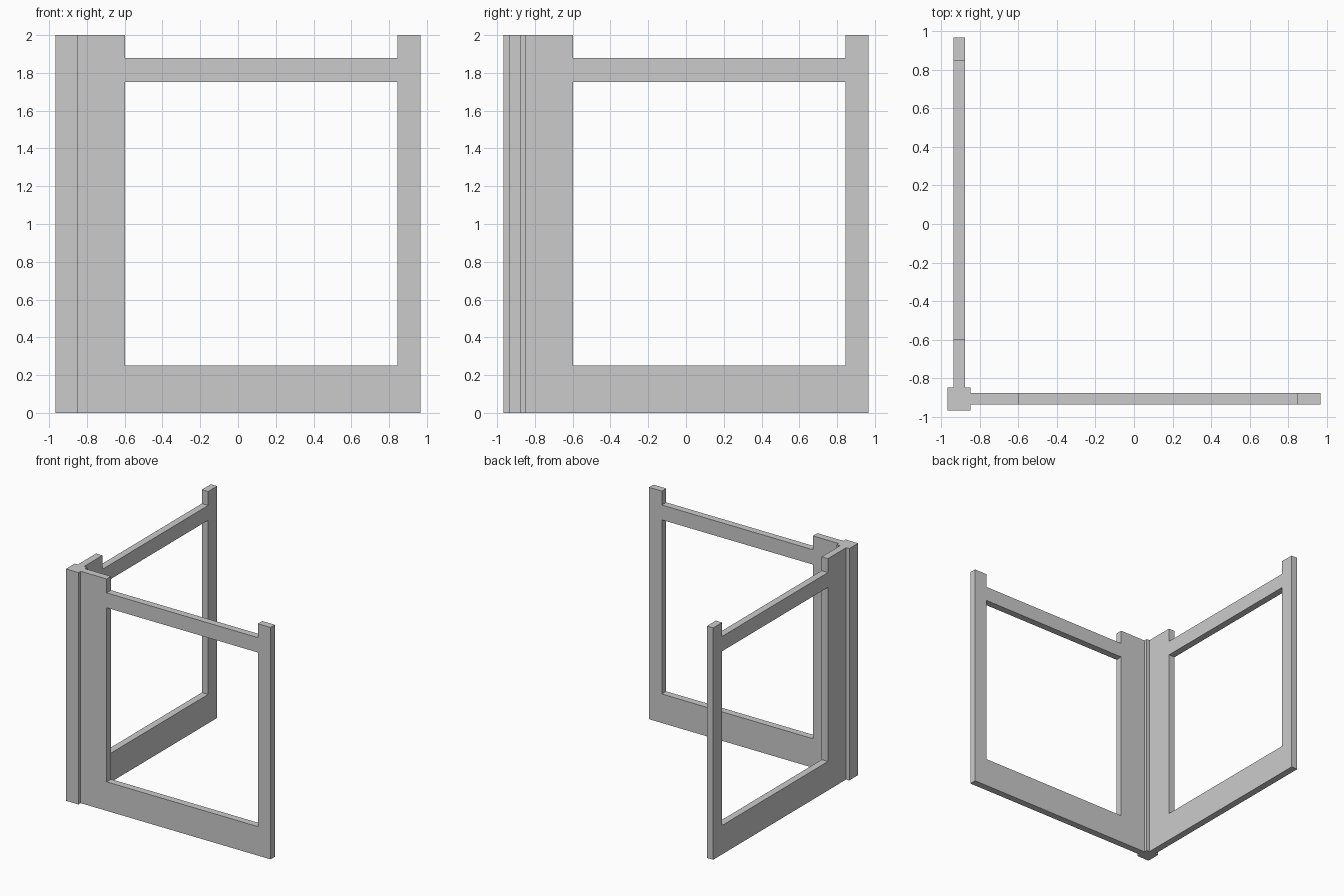
import bpy, bmesh
from mathutils import Vector

if "Cube" in bpy.data.objects:
    bpy.data.objects.remove(bpy.data.objects["Cube"])

# shared dimensions
POST = (-0.966, -0.846)            # corner post extent in x and y
THICK = (-0.936, -0.876)           # panel thickness extent
US = (POST[1], -0.598, 0.844, 0.966)   # along panel: post side, opening, far end
ZS = (0.0, 0.25, 1.752, 1.88, 2.0)     # sill, opening, rail, upright tops
OPEN = {(1, 1), (1, 3)}            # window opening and gap above the rail


def panel(name, along_y):
    """Frame panel with a sill, two uprights and a top rail, extruded to thickness."""
    def place(u, v, z):
        return Vector((v, u, z)) if along_y else Vector((u, v, z))

    bm = bmesh.new()
    grid = {(i, k): bm.verts.new(place(u, THICK[0], z))
            for i, u in enumerate(US) for k, z in enumerate(ZS)}
    for i in range(len(US) - 1):
        for k in range(len(ZS) - 1):
            if (i, k) not in OPEN:
                bm.faces.new([grid[i, k], grid[i + 1, k],
                              grid[i + 1, k + 1], grid[i, k + 1]])
    out = bmesh.ops.extrude_face_region(bm, geom=bm.faces[:], use_keep_orig=True)
    moved = [g for g in out["geom"] if isinstance(g, bmesh.types.BMVert)]
    bmesh.ops.translate(bm, verts=moved, vec=place(0, THICK[1] - THICK[0], 0))
    bmesh.ops.recalc_face_normals(bm, faces=bm.faces[:])
    finish(name, bm)


def finish(name, bm):
    mesh = bpy.data.meshes.new(name)
    bm.to_mesh(mesh)
    bm.free()
    bpy.context.collection.objects.link(bpy.data.objects.new(name, mesh))


# two matching panels meeting at the corner
panel("front_panel", False)
panel("side_panel", True)

# square corner post
bm = bmesh.new()
bmesh.ops.create_cube(bm, size=1)
w, mid = POST[1] - POST[0], sum(POST) / 2
bmesh.ops.scale(bm, verts=bm.verts[:], vec=(w, w, ZS[-1]))
bmesh.ops.translate(bm, verts=bm.verts[:], vec=(mid, mid, ZS[-1] / 2))
finish("corner_post", bm)
